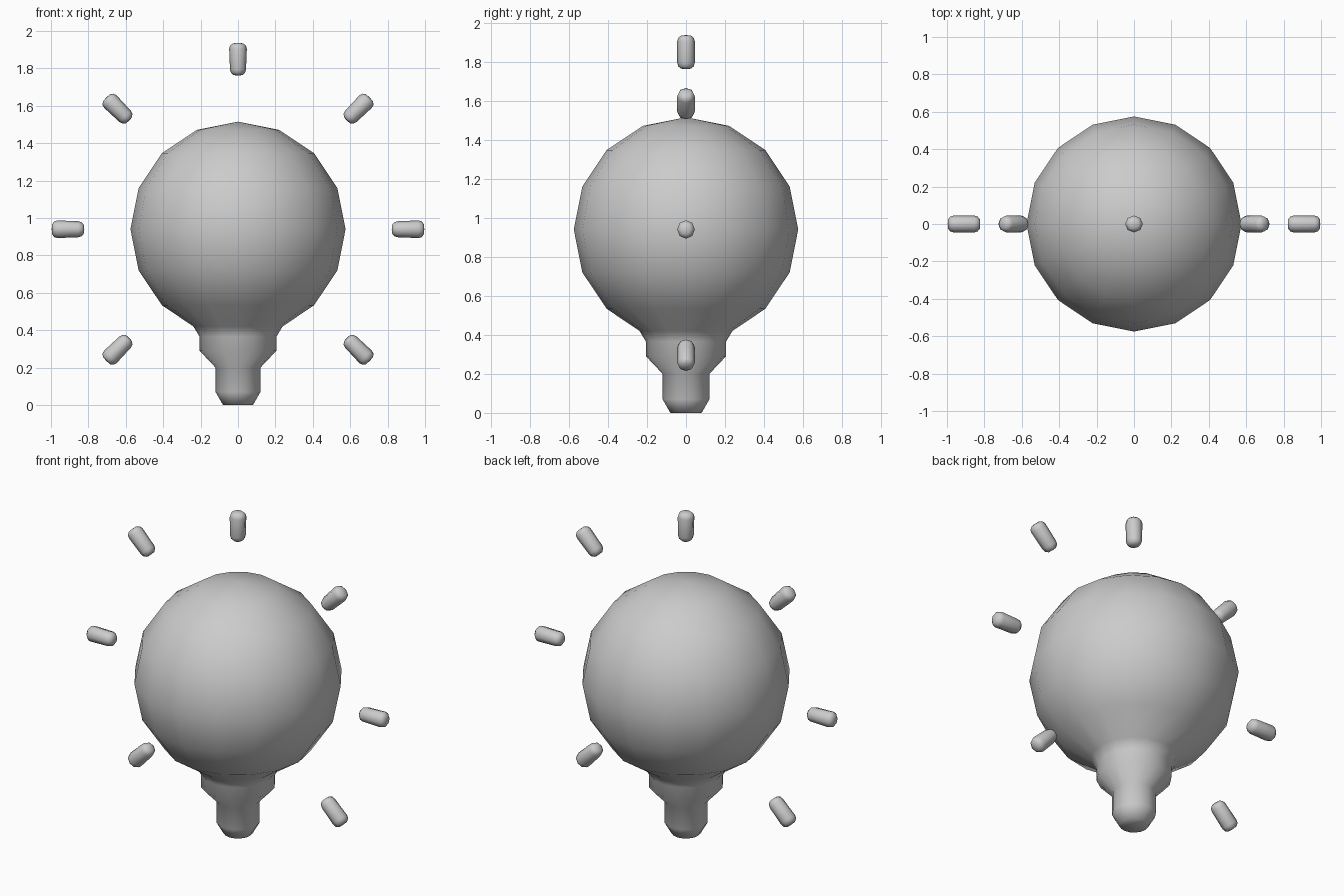
import bpy, bmesh
from math import sin, cos, pi, radians
from mathutils import Matrix, Vector

if "Cube" in bpy.data.objects:
    bpy.data.objects.remove(bpy.data.objects["Cube"])


def lathe(name, profile, sides, taper=0.0):
    """Revolve (radius, z) points about z, closing both ends."""
    bm = bmesh.new()
    rings = []
    for r, z in profile:
        if r == 0:
            rings.append([bm.verts.new((0, 0, z))])
        else:
            rings.append([bm.verts.new((r * cos(2 * pi * i / sides) * (1 + taper * z),
                                        r * sin(2 * pi * i / sides), z))
                          for i in range(sides)])
    for a, b in zip(rings, rings[1:]):
        for i in range(sides):
            j = (i + 1) % sides
            quad = [a[i % len(a)], a[j % len(a)], b[j % len(b)], b[i % len(b)]]
            bm.faces.new(list(dict.fromkeys(quad)))
    bmesh.ops.recalc_face_normals(bm, faces=bm.faces)
    for f in bm.faces:
        f.smooth = True
    mesh = bpy.data.meshes.new(name)
    bm.to_mesh(mesh)
    bm.free()
    obj = bpy.data.objects.new(name, mesh)
    bpy.context.collection.objects.link(obj)
    return obj


CENTRE, RADIUS = 0.94, 0.575

# Glass bulb flowing into the stepped screw base
base = [(0, 0), (0.08, 0), (0.12, 0.07), (0.12, 0.2), (0.205, 0.29), (0.205, 0.365), (0.238, 0.42)]
globe = [(RADIUS * sin(radians(a)), CENTRE - RADIUS * cos(radians(a)))
         for a in (45, 67.5, 90, 112.5, 135, 157.5)]
lathe("bulb", base + globe + [(0, CENTRE + RADIUS)], 16)

# Seven short light rays fanned around the bulb
ray = [(0, -0.087), (0.025, -0.085), (0.04, -0.073), (0.045, -0.055),
       (0.045, 0.055), (0.04, 0.073), (0.025, 0.085), (0, 0.087)]
for k in range(7):
    angle = radians(-135 + 45 * k)
    obj = lathe(f"light_ray_{k + 1}", ray, 8, taper=0.9)
    obj.matrix_world = (Matrix.Translation((0, 0, CENTRE)) @ Matrix.Rotation(angle, 4, 'Y')
                        @ Matrix.Translation(Vector((0, 0, 0.909))))
